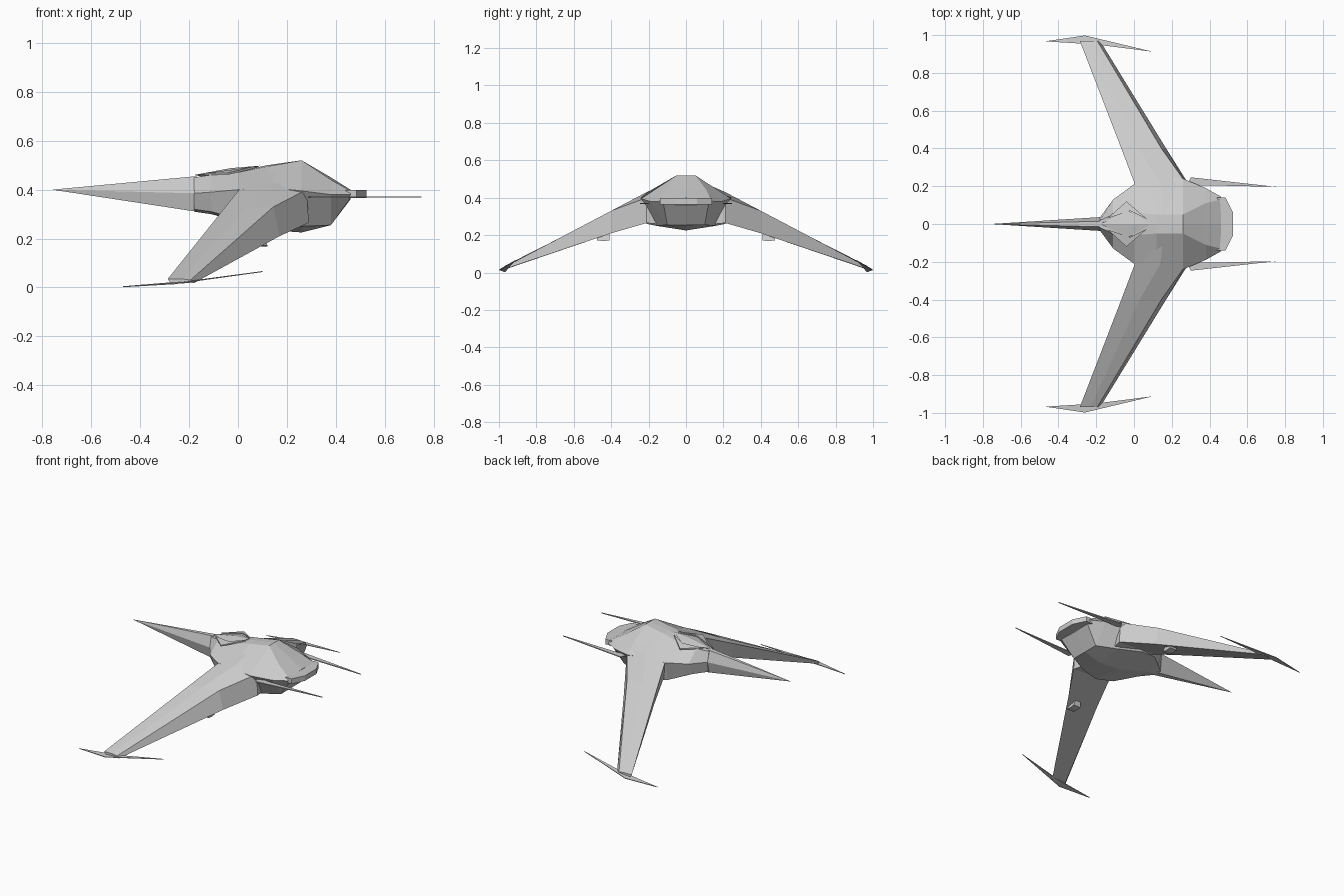
import bpy, bmesh
from mathutils import Vector

cube = bpy.data.objects.get("Cube")
if cube:
    bpy.data.objects.remove(cube, do_unlink=True)

mat = bpy.data.materials.new("light_grey_hull")
mat.use_nodes = True
GREY = (0.6, 0.6, 0.6, 1)
mat.diffuse_color = GREY
mat.node_tree.nodes["Principled BSDF"].inputs["Base Color"].default_value = GREY


def finish(bm, name, mirror=False):
    bmesh.ops.recalc_face_normals(bm, faces=bm.faces[:])
    mesh = bpy.data.meshes.new(name)
    bm.to_mesh(mesh)
    bm.free()
    mesh.materials.append(mat)
    ob = bpy.data.objects.new(name, mesh)
    bpy.context.collection.objects.link(ob)
    if mirror:
        m = ob.modifiers.new("mirror", "MIRROR")
        m.use_axis = (False, True, False)
        m.use_mirror_merge = False
    return ob


def loft(name, rings, mirror=False):
    """Skin equal-length closed rings and cap both ends."""
    bm = bmesh.new()
    rows = [[bm.verts.new(p) for p in r] for r in rings]
    n = len(rows[0])
    for a, b in zip(rows, rows[1:]):
        for i in range(n):
            j = (i + 1) % n
            bm.faces.new((a[i], a[j], b[j], b[i]))
    bm.faces.new(rows[0])
    bm.faces.new(rows[-1])
    return finish(bm, name, mirror)


def wedge(name, points, mirror=False):
    """Faceted solid around a handful of points."""
    bm = bmesh.new()
    for p in points:
        bm.verts.new(p)
    bmesh.ops.convex_hull(bm, input=bm.verts[:])
    return finish(bm, name, mirror)


def plate(name, outline, thick=0.004):
    """Thin flat-sided blade, mirrored to both sides."""
    up = Vector((0, 0, thick / 2))
    rings = [[Vector(p) + s * up for p in outline] for s in (-1, 1)]
    return loft(name, rings, True)


def full_ring(x, top, shoulder, side, chine, keel):
    half = [shoulder, side, chine]
    return ([(x, 0, top)] + [(x, y, z) for y, z in half] + [(x, 0, keel)]
            + [(x, -y, z) for y, z in reversed(half)])


# Central hull, from the tail socket forward to the nose
loft("hull", [
    full_ring(-.18, .45, (.02, .45), (.035, .385), (.03, .32), .31),
    full_ring(-.11, .46, (.05, .46), (.13, .39), (.09, .31), .30),
    full_ring(.0, .475, (.06, .47), (.21, .40), (.19, .28), .27),
    full_ring(.12, .50, (.05, .495), (.24, .41), (.21, .26), .235),
    full_ring(.26, .52, (.05, .52), (.24, .395), (.16, .25), .225),
    full_ring(.38, .45, (.11, .44), (.19, .38), (.10, .255), .255),
    full_ring(.46, .40, (.13, .395), (.145, .38), (.12, .365), .36),
])

# Wide flat nose lip
loft("nose_lip", [[(.44, -.14, z), (.485, -.14, z), (.525, -.06, z), (.525, .06, z),
                   (.485, .14, z), (.44, .14, z)] for z in (.365, .398)])

# Tapering tail spike
wedge("tail_spike", [(-.76, 0, .40)] + [(-.17, s * y, z) for s in (-1, 1)
                                       for y, z in ((.015, .455), (.037, .385), (.018, .31))])

# Drooping swept wings: trailing top, crown, leading top, leading bottom, trailing bottom
stations = [
    (.05, [(.06, .48), (.16, .50), (.26, .52), (.26, .25), (.06, .27)]),
    (.21, [(.005, .40), (.14, .43), (.28, .40), (.29, .265), (.02, .28)]),
    (.40, [(-.067, .31), (.03, .325), (.145, .33), (.17, .21), (-.05, .215)]),
    (.97, [(-.287, .035), (-.23, .035), (-.195, .03), (-.18, .018), (-.275, .016)]),
]
loft("wing", [[(x, y, z) for x, z in pts] for y, pts in stations], True)

# Wing-tip blades
plate("wing_tip_blade", [(-.47, .967, .003), (-.26, .998, .015), (.10, .912, .065),
                         (-.20, .95, .025)])

# Forward prongs at the wing roots
plate("forward_prong", [(.28, .20, .37), (.30, .247, .37), (.75, .197, .37), (.37, .205, .37)], .006)

# Raised dorsal canopy with swept side vanes
wedge("canopy", [(-.18, 0, .46), (.09, 0, .498), (-.03, 0, .488),
                 (-.03, .07, .472), (-.03, -.07, .472), (-.03, 0, .43)])
plate("dorsal_vane", [(-.14, .03, .463), (-.04, .12, .465), (.07, .025, .492), (-.02, .07, .478)], .008)

# Half-round pods under the wings
loft("underwing_pod", [[(.07, y, z), (.09, y, z), (.12, y, z), (.10, y, .23), (.07, y, .23)]
                       for y, z in ((.41, .172), (.44, .168), (.475, .172))], True)
